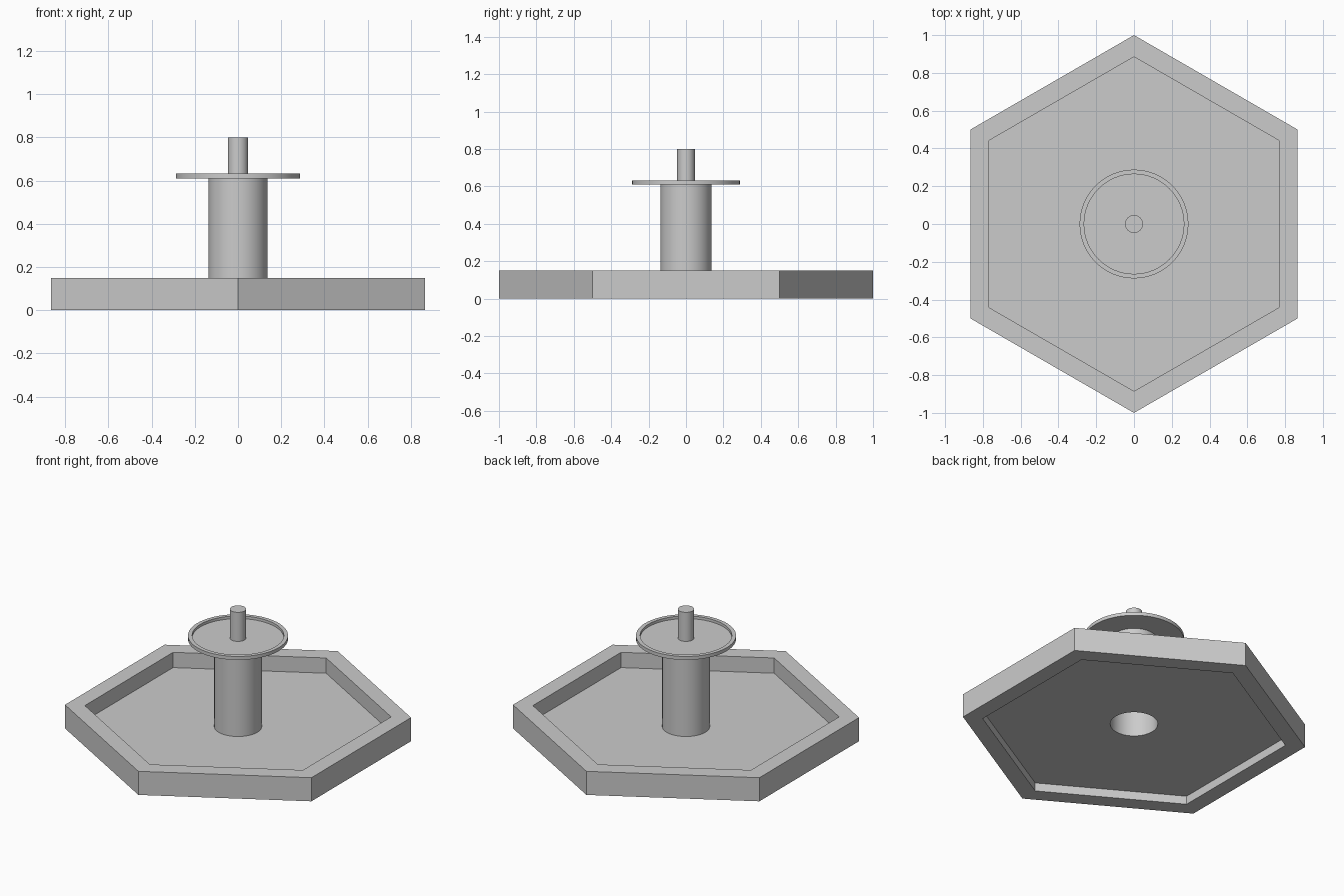
import bpy
import bmesh
from math import cos, sin, pi, radians

cube = bpy.data.objects.get("Cube")
if cube:
    bpy.data.objects.remove(cube, do_unlink=True)

stone = bpy.data.materials.new("grey stone")
stone.use_nodes = True
colour = (0.6, 0.6, 0.6, 1)
stone.diffuse_color = colour
stone.node_tree.nodes["Principled BSDF"].inputs["Base Color"].default_value = colour

ROUND = 64


def ring(bm, radius, z, sides):
    """Polygon of vertices with a corner on the y axis."""
    angles = [pi / 2 + 2 * pi * i / sides for i in range(sides)]
    return [bm.verts.new((radius * cos(a), radius * sin(a), z)) for a in angles]


def bridge(bm, a, b):
    for i in range(len(a)):
        j = (i + 1) % len(a)
        bm.faces.new((a[i], a[j], b[j], b[i]))


def finish(bm, name, smooth):
    mesh = bpy.data.meshes.new(name)
    bm.to_mesh(mesh)
    bm.free()
    mesh.materials.append(stone)
    obj = bpy.data.objects.new(name, mesh)
    bpy.context.collection.objects.link(obj)
    if smooth:
        bpy.ops.object.select_all(action='DESELECT')
        obj.select_set(True)
        bpy.context.view_layer.objects.active = obj
        bpy.ops.object.shade_smooth_by_angle(angle=radians(30))
    return obj


def lathe(name, profile, cap=False, sides=ROUND):
    """Sweep a profile of (radius, z) points, listed from outside bottom upward."""
    bm = bmesh.new()
    rings = [ring(bm, r, z, sides) for r, z in profile]
    for a, b in zip(rings, rings[1:]):
        bridge(bm, a, b)
    if cap:
        bm.faces.new(rings[-1])
    return finish(bm, name, sides == ROUND)


# Hexagonal basin wall, open above and below the thin floor
lathe("basin_wall", [(0.885, 0), (1, 0), (1, 0.15), (0.885, 0.15), (0.885, 0)], sides=6)

# Thin hexagonal floor with a round opening under the hollow column
FLOOR, COLUMN = 0.053, 0.137
bm = bmesh.new()
outer = ring(bm, 0.885, FLOOR, 6)
inner = ring(bm, COLUMN, FLOOR, 60)
for i in range(6):
    j = (i + 1) % 6
    arc = [inner[(i * 10 + k) % 60] for k in range(11)]
    bm.faces.new([outer[i], outer[j]] + arc[::-1])
finish(bm, "basin_floor", False)

# Hollow column
lathe("column", [(COLUMN, FLOOR), (COLUMN, 0.61)])

# Shallow upper dish with a raised rim
lathe("upper_dish", [(COLUMN, 0.61), (0.288, 0.61), (0.288, 0.632),
                     (0.264, 0.632), (0.264, 0.615), (0.047, 0.615)])

# Spout
lathe("spout", [(0.047, 0.615), (0.047, 0.8)], cap=True)
